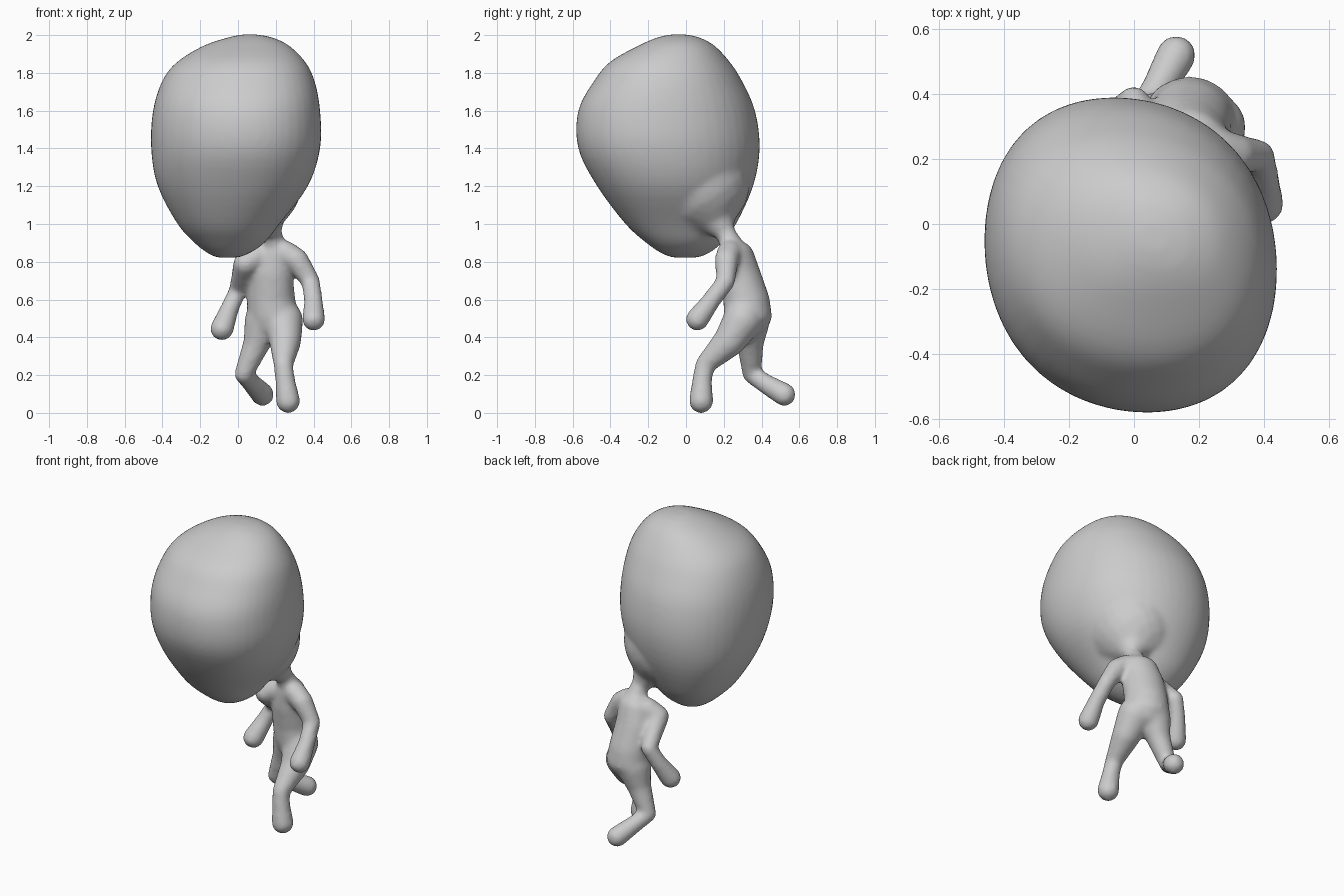
import bpy, bmesh
from math import sin, cos, pi, radians, sqrt
from mathutils import Vector, Matrix

if "Cube" in bpy.data.objects:
    bpy.data.objects.remove(bpy.data.objects["Cube"])

TURN = Matrix.Rotation(radians(-28), 3, "Z")  # the torso is turned away from the front
bm = bmesh.new()


def blob(center, size):
    """Points of a turned ellipsoid; size is a radius or (side, depth, height)."""
    sx, sy, sz = size if isinstance(size, tuple) else (size,) * 3
    count = 200
    points = []
    for i in range(count):
        h = 1 - (2 * i + 1) / count
        r, a = sqrt(1 - h * h), i * pi * (3 - sqrt(5))
        points.append(Vector(center) + TURN @ Vector((sx * r * cos(a), sy * r * sin(a), sz * h)))
    return points


def limb(*joints):
    """Tapered chain: a hull around each pair of neighbouring blobs."""
    for a, b in zip(joints, joints[1:]):
        part = bmesh.new()
        for point in blob(*a) + blob(*b):
            part.verts.new(point)
        bmesh.ops.convex_hull(part, input=part.verts[:])
        copies = {}
        for face in part.faces:
            for v in face.verts:
                if v not in copies:
                    copies[v] = bm.verts.new(v.co)
            bm.faces.new([copies[v] for v in face.verts])
        part.free()


def spline(rows, steps):
    """Catmull-Rom smoothing of the ring list."""
    rows = [Vector(r) for r in rows]
    pts = [rows[0]] + rows + [rows[-1]]
    for i in range(1, len(pts) - 2):
        p, q, r, s = pts[i - 1:i + 3]
        for k in range(steps):
            t = k / steps
            yield (q * 2 + (r - p) * t + (p * 2 - q * 5 + r * 4 - s) * t**2
                   + (q * 3 - p - r * 3 + s) * t**3) / 2
    yield rows[-1]


# Head rings: height, then x range and y range
head = [
    (2.003, 0.02, 0.1, -0.08, 0.0),
    (1.988, -0.05, 0.18, -0.15, 0.07),
    (1.945, -0.18, 0.27, -0.25, 0.15),
    (1.86, -0.32, 0.355, -0.4, 0.23),
    (1.76, -0.4, 0.405, -0.485, 0.295),
    (1.6, -0.45, 0.435, -0.57, 0.365),
    (1.4, -0.46, 0.435, -0.57, 0.39),
    (1.2, -0.425, 0.37, -0.47, 0.355),
    (1.0, -0.32, 0.22, -0.32, 0.265),
    (0.9, -0.23, 0.14, -0.21, 0.19),
    (0.845, -0.16, 0.06, -0.13, 0.12),
    (0.822, -0.11, 0.0, -0.07, 0.06),
]
SEGS = 48
rings = []
for z, x0, x1, y0, y1 in spline(head, 4):
    ring = []
    for i in range(SEGS):
        a = 2 * pi * i / SEGS
        fuller = 1 + 0.025 * sin(2 * a) ** 2
        ring.append(bm.verts.new(((x0 + x1 + (x1 - x0) * cos(a) * fuller) / 2,
                                  (y0 + y1 + (y1 - y0) * sin(a - 0.09) * fuller) / 2, z)))
    rings.append(ring)
for top, low in zip(rings, rings[1:]):
    for i in range(SEGS):
        j = (i + 1) % SEGS
        bm.faces.new((top[i], low[i], low[j], top[j]))
bm.faces.new(rings[0])
bm.faces.new(rings[-1][::-1])

# Neck, flowing out of the back of the head
limb(((0.07, 0.07, 1.22), 0.27), ((0.13, 0.14, 1.06), 0.12), ((0.18, 0.205, 0.96), 0.05),
     ((0.19, 0.25, 0.87), 0.065))
# Torso
limb(((0.185, 0.265, 0.85), (0.11, 0.085, 0.06)), ((0.17, 0.285, 0.74), (0.125, 0.105, 0.08)),
     ((0.175, 0.32, 0.6), (0.13, 0.122, 0.08)), ((0.185, 0.328, 0.51), (0.14, 0.125, 0.08)),
     ((0.185, 0.32, 0.45), (0.11, 0.1, 0.05)))
# Left arm
limb(((0.25, 0.23, 0.845), 0.068), ((0.31, 0.215, 0.81), 0.064), ((0.385, 0.21, 0.695), 0.05),
     ((0.4, 0.13, 0.59), 0.05), ((0.4, 0.06, 0.495), 0.062))
# Right arm
limb(((0.1, 0.25, 0.83), 0.068), ((0.04, 0.23, 0.79), 0.066), ((-0.0, 0.38, 0.65), 0.047),
     ((-0.045, 0.34, 0.55), 0.05), ((-0.085, 0.28, 0.445), 0.063))
# Left leg and foot, stepping forward
limb(((0.24, 0.3, 0.49), 0.105), ((0.25, 0.23, 0.38), 0.085), ((0.24, 0.1, 0.255), 0.052),
     ((0.25, 0.085, 0.17), 0.053), ((0.265, 0.08, 0.062), 0.065))
# Right leg and foot, pushing off behind
limb(((0.14, 0.34, 0.49), 0.105), ((0.1, 0.34, 0.37), 0.072), ((0.03, 0.348, 0.205), 0.05),
     ((0.075, 0.42, 0.155), 0.052), ((0.13, 0.52, 0.097), 0.062))

mesh = bpy.data.meshes.new("figure_body")
bmesh.ops.recalc_face_normals(bm, faces=bm.faces[:])
bm.to_mesh(mesh)
bm.free()
body = bpy.data.objects.new("figure_body", mesh)
bpy.context.collection.objects.link(body)

# Clay-like skin in one flat colour
skin = bpy.data.materials.new("plain_grey")
skin.use_nodes = True
skin.diffuse_color = (0.6, 0.6, 0.6, 1)
skin.node_tree.nodes["Principled BSDF"].inputs["Base Color"].default_value = skin.diffuse_color
mesh.materials.append(skin)

# Fuse the parts and soften the joints
fuse = body.modifiers.new("fuse", "REMESH")
fuse.mode = "VOXEL"
fuse.voxel_size = 0.013
fuse.use_smooth_shade = True
soften = body.modifiers.new("soften", "SMOOTH")
soften.factor = 0.5
soften.iterations = 14
